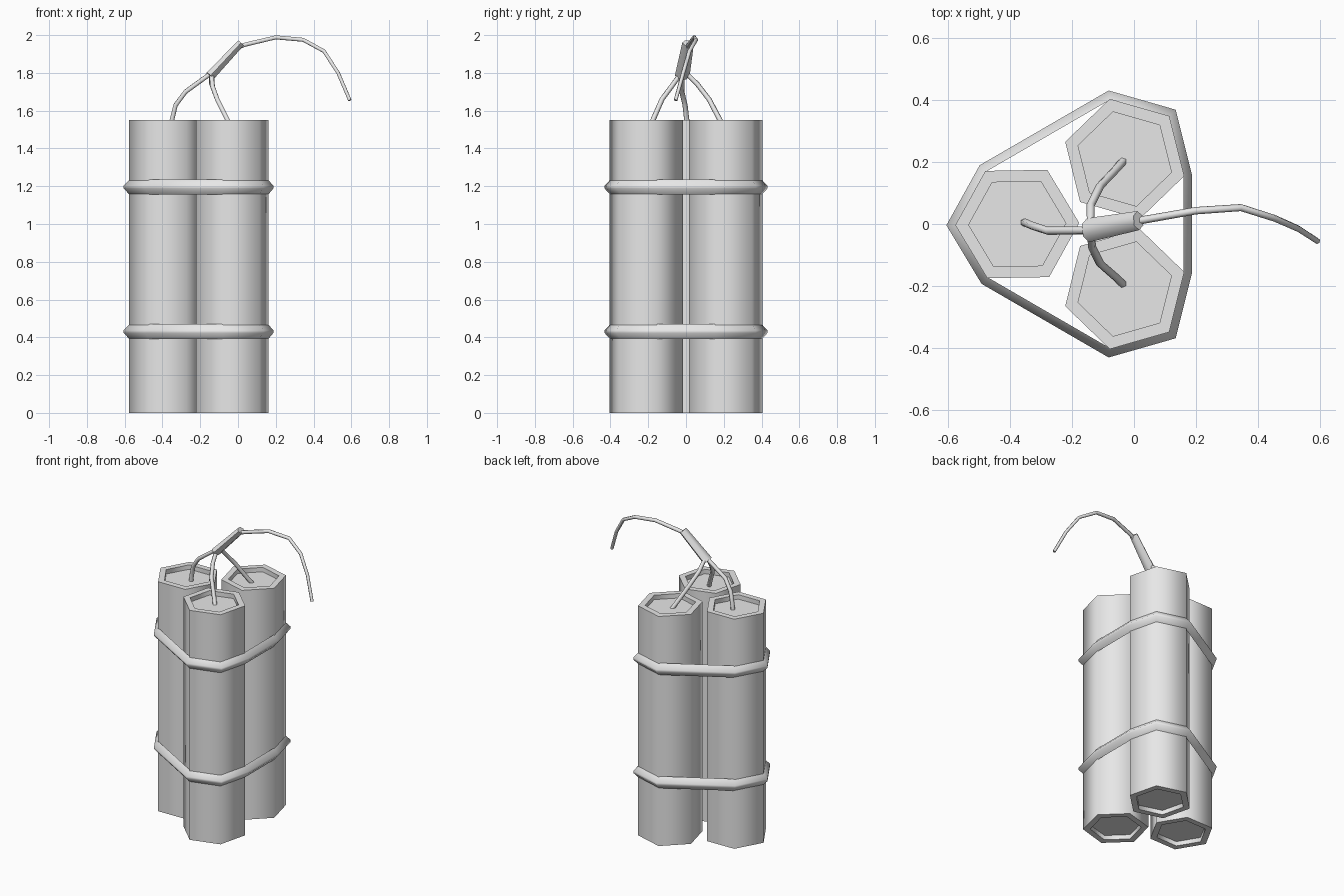
import bpy, bmesh
from math import sin, cos, pi, radians
from mathutils import Vector

if "Cube" in bpy.data.objects:
    bpy.data.objects.remove(bpy.data.objects["Cube"])

GREY = (0.8, 0.8, 0.8, 1.0)
grey = bpy.data.materials.new("plain_grey")
grey.use_nodes = True
grey.diffuse_color = GREY
grey.node_tree.nodes["Principled BSDF"].inputs["Base Color"].default_value = GREY


def loft(name, rings, closed=False):
    """Skin a list of equal-sized point rings, capped or joined end to end."""
    bm = bmesh.new()
    loops = [[bm.verts.new(p) for p in ring] for ring in rings]
    n = len(loops[0])
    following = loops[1:] + loops[:1] if closed else loops[1:]
    for a, b in zip(loops, following):
        for i in range(n):
            j = (i + 1) % n
            bm.faces.new((a[i], a[j], b[j], b[i]))
    if not closed:
        bm.faces.new(loops[0])
        bm.faces.new(loops[-1])
    bmesh.ops.recalc_face_normals(bm, faces=bm.faces)
    mesh = bpy.data.meshes.new(name)
    bm.to_mesh(mesh)
    bm.free()
    mesh.materials.append(grey)
    obj = bpy.data.objects.new(name, mesh)
    bpy.context.collection.objects.link(obj)
    bpy.ops.object.select_all(action='DESELECT')
    obj.select_set(True)
    bpy.context.view_layer.objects.active = obj
    bpy.ops.object.shade_smooth_by_angle(angle=radians(65))
    return obj


def tube(name, path, radii, sides=6, stretch=1.0):
    """Sweep a polygon along a path; stretch widens it sideways."""
    pts = [Vector(p) for p in path]
    rings = []
    side = Vector((0, 1, 0))
    for i, p in enumerate(pts):
        t = (pts[min(i + 1, len(pts) - 1)] - pts[max(i - 1, 0)]).normalized()
        if i == 0 and abs(t.y) > 0.7:
            side = Vector((1, 0, 0))
        side = (side - t * side.dot(t)).normalized()
        up = t.cross(side)
        r = radii[0] + (radii[1] - radii[0]) * i / (len(pts) - 1)
        rings.append([p + r * (side * stretch * cos(2 * pi * k / sides)
                               + up * sin(2 * pi * k / sides))
                      for k in range(sides)])
    return loft(name, rings)


def hex_point(centre, radius, angle):
    return Vector((centre[0] + radius * cos(angle), centre[1] + radius * sin(angle), 0))


# Sticks: hexagonal columns with recessed ends; angle is the outward corner
R, INNER, TOP, RECESS = 0.2, 0.157, 1.55, 0.03
sticks = [("front_stick", (-0.03, -0.21), -44),
          ("back_stick", (-0.03, 0.21), 44),
          ("right_stick", (-0.377, 0.0), 181)]
profile = [(INNER, RECESS), (INNER, 0), (R, 0),
           (R, TOP), (INNER, TOP), (INNER, TOP - RECESS)]
outline = []
for name, centre, facing in sticks:
    angles = [radians(facing + 60 * k) for k in range(6)]
    loft(name, [[hex_point(centre, r, a) + Vector((0, 0, z)) for a in angles]
                for r, z in profile])
    outline += [hex_point(centre, R, radians(facing + d)) for d in (-60, 0, 60)]

# Bands: ridged straps that follow the outer corners of the bundle
strap = [(-0.003, 0.04), (0.025, 0.007), (0.025, -0.007), (-0.003, -0.04)]
for name, height in (("lower_band", 0.43), ("upper_band", 1.195)):
    rings = []
    for i, p in enumerate(outline):
        d1 = (p - outline[i - 1]).normalized()
        d2 = (outline[(i + 1) % len(outline)] - p).normalized()
        n1, n2 = Vector((d1.y, -d1.x, 0)), Vector((d2.y, -d2.x, 0))
        miter = (n1 + n2) / (1 + n1.dot(n2))
        rings.append([p + miter * out + Vector((0, 0, height + z)) for out, z in strap])
    loft(name, rings, closed=True)

# Short fuses rising from each stick to the sleeve
tube("right_fuse", [(-0.355, 0.005, 1.5), (-0.35, 0.004, 1.55), (-0.33, -0.005, 1.63),
                    (-0.278, -0.022, 1.7), (-0.14, -0.02, 1.8)], (0.014, 0.013))
tube("back_fuse", [(-0.03, 0.21, 1.5), (-0.055, 0.18, 1.55), (-0.11, 0.122, 1.66),
                   (-0.14, 0.06, 1.74), (-0.14, 0.0, 1.8)], (0.014, 0.013))
tube("front_fuse", [(-0.03, -0.2, 1.5), (-0.055, -0.175, 1.55), (-0.11, -0.127, 1.66),
                    (-0.135, -0.075, 1.73), (-0.14, -0.025, 1.8)], (0.014, 0.013))

# Sleeve joining the fuses
tube("fuse_sleeve", [(-0.148, -0.02, 1.783), (0.014, 0.011, 1.957)],
     (0.029, 0.023), stretch=1.35)

# Long main fuse arching over to the left
tube("main_fuse", [(0.0, 0.008, 1.935), (0.04, 0.015, 1.95), (0.2, 0.043, 1.988),
                   (0.345, 0.053, 1.975), (0.455, 0.018, 1.915),
                   (0.53, -0.015, 1.8), (0.592, -0.055, 1.655)], (0.013, 0.01))
